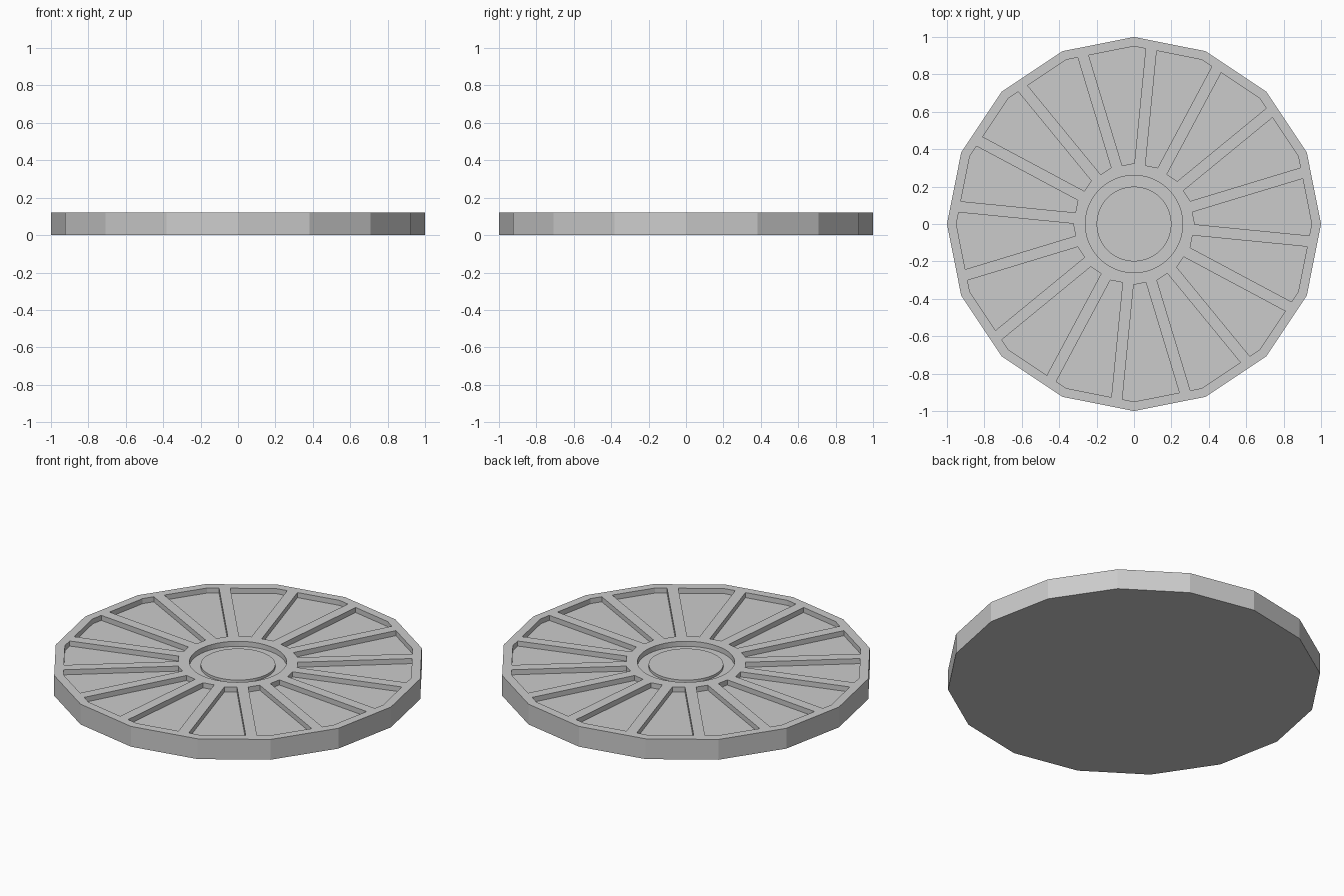
import bpy, bmesh, math
from mathutils import Vector

if "Cube" in bpy.data.objects:
    bpy.data.objects.remove(bpy.data.objects["Cube"])

SIDES = 16
STEP = math.tau / SIDES
TOP, FLOOR = 0.12, 0.09


def polar(r, a):
    return Vector((r * math.cos(a), r * math.sin(a)))


def ngon(r, n):
    return [polar(r, math.tau * i / n) for i in range(n)]


def prisms(name, outlines, z0, z1):
    """Extrude closed 2D outlines into one mesh object."""
    bm = bmesh.new()
    for pts in outlines:
        low = [bm.verts.new((p.x, p.y, z0)) for p in pts]
        high = [bm.verts.new((p.x, p.y, z1)) for p in pts]
        bm.faces.new(low[::-1])
        bm.faces.new(high)
        for i in range(len(pts)):
            j = (i + 1) % len(pts)
            bm.faces.new((low[i], low[j], high[j], high[i]))
    me = bpy.data.meshes.new(name)
    bm.to_mesh(me)
    bm.free()
    ob = bpy.data.objects.new(name, me)
    bpy.context.collection.objects.link(ob)
    return ob


def side_point(r, spoke, side):
    """Where a spoke's side meets the facet of a 16-gon of radius r."""
    u = polar(1, spoke)
    n = Vector((-u.y, u.x)) * side * 0.03
    m = polar(1, -side * STEP / 2)
    return u * ((r * math.cos(STEP / 2) - n.dot(m)) / u.dot(m)) + n


def smooth(ob):
    bpy.ops.object.select_all(action='DESELECT')
    ob.select_set(True)
    bpy.context.view_layer.objects.active = ob
    bpy.ops.object.shade_smooth_by_angle(angle=math.radians(15))


# Pocket outline between two spokes, with a bend at each facet corner
a0, a1 = -STEP / 4, STEP * 3 / 4
R_OUT, R_IN = 0.95, 0.325
pocket = [side_point(R_OUT, a0, 1), polar(R_OUT, 0), side_point(R_OUT, a1, -1),
          side_point(R_IN, a1, -1), polar(R_IN, 0), side_point(R_IN, a0, 1)]


def turned(pts, a):
    c, s = math.cos(a), math.sin(a)
    return [Vector((p.x * c - p.y * s, p.x * s + p.y * c)) for p in pts]


# Disc body with pockets and hub recess cut out
body = prisms("wheel_body", [ngon(1, SIDES)], 0, TOP)
outlines = [turned(pocket, i * STEP) for i in range(SIDES)] + [ngon(0.26, 64)]
cutter = prisms("recess_cutter", outlines, FLOOR, TOP + 0.1)
cutter.hide_render = True
cutter.hide_viewport = True
mod = body.modifiers.new("recesses", 'BOOLEAN')
mod.operation = 'DIFFERENCE'
mod.solver = 'EXACT'
mod.object = cutter

# Raised cap inside the hub recess
cap = prisms("hub_cap", [ngon(0.2, 64)], FLOOR - 0.01, 0.105)
smooth(cap)
